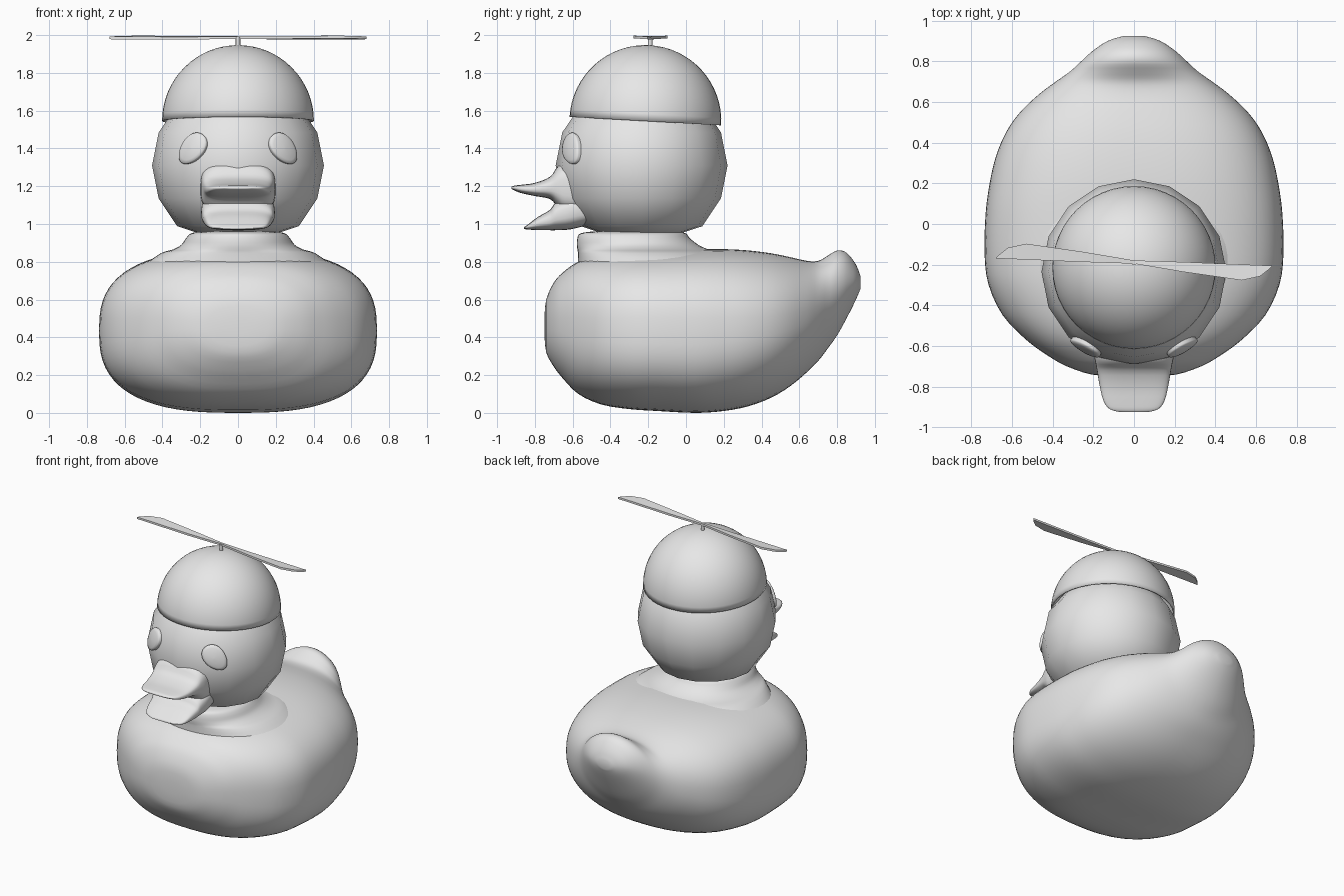
import bpy, bmesh, math
from mathutils import Matrix, Vector

if "Cube" in bpy.data.objects:
    bpy.data.objects.remove(bpy.data.objects["Cube"])

grey = bpy.data.materials.new("grey")
grey.diffuse_color = (0.8, 0.8, 0.8, 1)
grey.use_nodes = True
grey.node_tree.nodes["Principled BSDF"].inputs["Base Color"].default_value = grey.diffuse_color


def finish(name, bm, angle=40):
    bmesh.ops.recalc_face_normals(bm, faces=bm.faces[:])
    me = bpy.data.meshes.new(name)
    bm.to_mesh(me)
    bm.free()
    me.materials.append(grey)
    for p in me.polygons:
        p.use_smooth = True
    me.set_sharp_from_angle(angle=math.radians(angle))
    ob = bpy.data.objects.new(name, me)
    bpy.context.collection.objects.link(ob)
    return ob


def smooth_rows(rows, steps):
    """Catmull-Rom interpolation through the rows of a section table."""
    out = []
    for i in range(len(rows) - 1):
        a, b, c, d = (rows[max(0, min(len(rows) - 1, i + k))] for k in (-1, 0, 1, 2))
        for s in range(steps):
            t = s / steps
            out.append([q + 0.5 * t * (r - p + t * (2 * p - 5 * q + 4 * r - u + t * (3 * (q - r) + u - p)))
                        for p, q, r, u in zip(a, b, c, d)])
    out.append(rows[-1])
    return out


def skin(bm, rings):
    """Join equal rings of points into a closed tube with capped ends."""
    vs = [[bm.verts.new(p) for p in ring] for ring in rings]
    n = len(vs[0])
    for a, b in zip(vs, vs[1:]):
        for i in range(n):
            j = (i + 1) % n
            bm.faces.new((a[i], a[j], b[j], b[i]))
    bm.faces.new(vs[0])
    bm.faces.new(vs[-1])


def oval(n, power):
    """Superellipse points in the unit square."""
    pts = []
    for i in range(n):
        a = 2 * math.pi * i / n
        c, s = math.cos(a), math.sin(a)
        pts.append((math.copysign(abs(c) ** (2 / power), c), math.copysign(abs(s) ** (2 / power), s)))
    return pts


def loft_y(name, rows, n=56, steps=3, angle=60):
    """Rows: y, top z, bottom z, half width, squareness."""
    rings = []
    for y, top, bot, w, power in smooth_rows(rows, steps):
        zc, h = (top + bot) / 2, (top - bot) / 2
        rings.append([(w * u, y, zc + h * v) for u, v in oval(n, power)])
    bm = bmesh.new()
    skin(bm, rings)
    return finish(name, bm, angle)


# Body with upturned tail
loft_y("body", [
    (-0.75, 0.50, 0.42, 0.08, 2.2), (-0.74, 0.60, 0.32, 0.21, 2.3),
    (-0.70, 0.69, 0.245, 0.33, 2.4), (-0.65, 0.745, 0.18, 0.42, 2.5),
    (-0.57, 0.80, 0.10, 0.53, 2.6), (-0.45, 0.835, 0.045, 0.645, 2.6),
    (-0.30, 0.852, 0.02, 0.715, 2.7), (-0.15, 0.86, 0.01, 0.735, 2.7),
    (0.05, 0.865, 0.0, 0.73, 2.7), (0.20, 0.867, 0.01, 0.71, 2.6),
    (0.33, 0.86, 0.035, 0.68, 2.5), (0.45, 0.845, 0.08, 0.63, 2.4),
    (0.55, 0.825, 0.14, 0.56, 2.3), (0.64, 0.805, 0.215, 0.465, 2.2),
    (0.70, 0.805, 0.275, 0.385, 2.1), (0.75, 0.832, 0.34, 0.315, 2.0),
    (0.80, 0.86, 0.41, 0.26, 1.95), (0.85, 0.848, 0.50, 0.205, 1.9),
    (0.90, 0.785, 0.60, 0.13, 1.9), (0.925, 0.72, 0.66, 0.05, 2.0)], n=72)

# Neck flaring into the back; rows: z, front y, back y, half width
bm = bmesh.new()
skin(bm, [[(w * u, (f + b) / 2 + (b - f) / 2 * v, z) for u, v in oval(48, 2.15)]
          for z, f, b, w in smooth_rows([
              (0.78, -0.57, 0.30, 0.50), (0.845, -0.572, 0.20, 0.41),
              (0.865, -0.575, 0.12, 0.345), (0.89, -0.578, 0.065, 0.30),
              (0.925, -0.575, 0.02, 0.275), (0.95, -0.56, 0.0, 0.25),
              (0.96, -0.50, -0.04, 0.20)], 3)])
finish("neck", bm, 60)

# Head: coarse ball with a flattened underside
bm = bmesh.new()
bmesh.ops.create_uvsphere(bm, u_segments=16, v_segments=8, radius=0.455)
HEAD = Vector((0, -0.235, 1.31))
for v in bm.verts:
    v.co += HEAD
    v.co.z = max(v.co.z, 0.94)
finish("head", bm, 60)

# Cap: thin half dome tipped slightly back
bm = bmesh.new()
bmesh.ops.create_uvsphere(bm, u_segments=48, v_segments=32, radius=0.402)
bmesh.ops.delete(bm, geom=[v for v in bm.verts if v.co.z < -0.001], context='VERTS')
bmesh.ops.transform(bm, verts=bm.verts, matrix=Matrix.Translation((0, -0.215, 1.545))
                    @ Matrix.Rotation(math.radians(-3.2), 4, 'X'))
cap = finish("cap", bm)
mod = cap.modifiers.new("thickness", 'SOLIDIFY')
mod.thickness = 0.01
mod.offset = -1

# Propeller pole
bm = bmesh.new()
bmesh.ops.create_cone(bm, cap_ends=True, segments=16, radius1=0.012, radius2=0.012, depth=0.07,
                      matrix=Matrix.Translation((0, -0.19, 1.952)))
finish("propeller_pole", bm)

# Propeller: two thin tapered blades, the second turned half round
bm = bmesh.new()
outline = [(0.0, 0.008), (0.25, 0.0), (0.68, -0.018), (0.665, -0.035), (0.62, -0.07),
           (0.53, -0.09), (0.25, -0.05), (0.0, -0.008)]
for s in (1, -1):
    skin(bm, [[(s * x, -0.187 + s * y, 1.987 + dz - 0.07 * (y + 0.045) * (x > 0.1))
               for x, y in outline] for dz in (-0.007, 0.007)])
finish("propeller", bm, 30)

# Eyes: slanted egg-shaped domes following the head
for side, sx in (("left", 1), ("right", -1)):
    rings = []
    for s, lift in ((1.0, -0.03), (1.0, 0.006), (0.94, 0.012), (0.75, 0.015), (0.4, 0.017), (0.05, 0.018)):
        ring = []
        for i in range(28):
            a = 2 * math.pi * i / 28
            p = 0.093 * s * math.cos(a)
            q = 0.058 * s * math.sin(a) * (1 + 0.15 * math.cos(a))
            x, z = 0.24 - 0.6 * p + 0.8 * q, 1.398 + 0.8 * p + 0.6 * q
            d = Vector((x, -math.sqrt(0.455 ** 2 - x * x - (z - 1.31) ** 2), z - 1.31))
            pt = HEAD + d * (1 + lift / 0.455)
            ring.append((sx * pt.x, pt.y, pt.z))
        rings.append(ring)
    bm = bmesh.new()
    skin(bm, rings)
    finish(side + "_eye", bm, 50)

# Open beak
loft_y("upper_beak", [
    (-0.925, 1.196, 1.186, 0.07, 2.6), (-0.91, 1.203, 1.178, 0.12, 2.8),
    (-0.87, 1.208, 1.163, 0.15, 3), (-0.80, 1.218, 1.148, 0.168, 3),
    (-0.72, 1.25, 1.132, 0.182, 3), (-0.68, 1.305, 1.09, 0.19, 3),
    (-0.64, 1.325, 1.06, 0.197, 3.2), (-0.55, 1.33, 1.05, 0.20, 3.2)], n=40)
loft_y("lower_beak", [
    (-0.857, 0.983, 0.973, 0.09, 2.6), (-0.83, 1.003, 0.97, 0.145, 2.8),
    (-0.78, 1.04, 0.968, 0.168, 3), (-0.72, 1.075, 0.967, 0.18, 3),
    (-0.69, 1.115, 0.967, 0.187, 3), (-0.61, 1.15, 0.972, 0.195, 3),
    (-0.50, 1.16, 1.0, 0.18, 3)], n=40)
